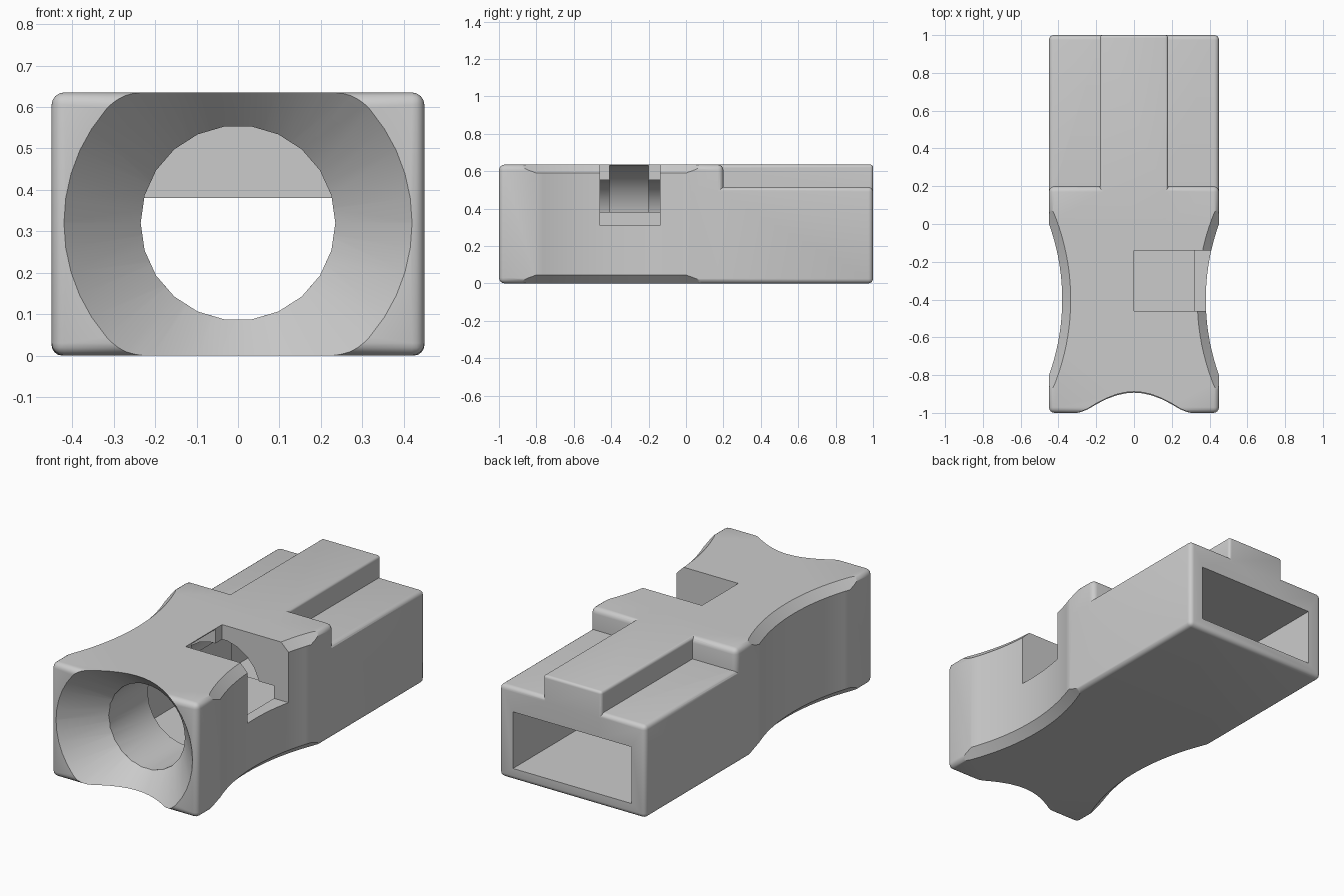
import bpy, bmesh
from math import sin, cos, pi, radians
from mathutils import Vector

cube = bpy.data.objects.get("Cube")
if cube:
    bpy.data.objects.remove(cube)

plastic = bpy.data.materials.new("grey plastic")
plastic.use_nodes = True
GREY = (0.6, 0.6, 0.6, 1)
plastic.diffuse_color = GREY
plastic.node_tree.nodes["Principled BSDF"].inputs["Base Color"].default_value = GREY

AXIS_Z = 0.32  # height of the viewing bore


def finish(name, bm):
    bmesh.ops.recalc_face_normals(bm, faces=bm.faces)
    mesh = bpy.data.meshes.new(name)
    bm.to_mesh(mesh)
    bm.free()
    mesh.materials.append(plastic)
    obj = bpy.data.objects.new(name, mesh)
    bpy.context.collection.objects.link(obj)
    return obj


def block(name, low, high, bevel=0):
    """Box between two corners, with optional rounded edges."""
    bm = bmesh.new()
    bmesh.ops.create_cube(bm, size=1)
    low, high = Vector(low), Vector(high)
    for v in bm.verts:
        v.co = (low + high) / 2 + v.co * (high - low)
    if bevel:
        bmesh.ops.bevel(bm, geom=bm.edges[:], offset=bevel, segments=4,
                        profile=0.5, affect='EDGES')
    return finish(name, bm)


def loft(name, rings):
    """Closed solid through rings of points with equal counts."""
    bm = bmesh.new()
    loops = [[bm.verts.new(p) for p in ring] for ring in rings]
    for a, b in zip(loops, loops[1:]):
        for i in range(len(a)):
            j = (i + 1) % len(a)
            bm.faces.new((a[i], a[j], b[j], b[i]))
    bm.faces.new(loops[0])
    bm.faces.new(loops[-1])
    return finish(name, bm)


def ring_y(y, r, n):
    """Circle around the bore axis, flat at the top and pointed at the sides."""
    return [(r * cos(2 * pi * i / n), y, AXIS_Z + r * sin(2 * pi * i / n)) for i in range(n)]


def ring_z(z, r, cx, cy, n):
    return [(cx + r * cos(2 * pi * i / n), cy + r * sin(2 * pi * i / n), z) for i in range(n)]


def combine(target, other, operation):
    mod = target.modifiers.new(other.name, 'BOOLEAN')
    mod.operation = operation
    mod.solver = 'EXACT'
    mod.object = other
    bpy.context.view_layer.objects.active = target
    bpy.ops.object.modifier_apply(modifier=mod.name)
    bpy.data.objects.remove(other)


# Outer shell: tall front, lower rear, raised rib
body = block("viewer_body", (-0.45, -1, 0), (0.45, 0.2, 0.635), 0.03)
combine(body, block("rear_shell", (-0.45, 0, 0), (0.45, 1, 0.515), 0.025), 'UNION')
combine(body, block("top_rib", (-0.18, 0, 0.25), (0.18, 1, 0.635), 0.015), 'UNION')

# Finger grips: shallow arcs in both sides with flared top and bottom rims
R = 1.178
for side in (-1, 1):
    levels = ((-0.05, R + 0.095), (0.045, R), (0.59, R), (0.685, R + 0.095))
    grip = loft("grip_cutter", [ring_z(z, r, side * (0.38 + R), -0.4, 160) for z, r in levels])
    combine(body, grip, 'DIFFERENCE')

# Eye funnel and bore
combine(body, loft("funnel_cutter", [ring_y(-1.05, 0.467, 44), ring_y(-0.8, 0.233, 44)]),
        'DIFFERENCE')
combine(body, loft("bore_cutter", [ring_y(-0.85, 0.235, 22), ring_y(0.4, 0.235, 22)]),
        'DIFFERENCE')

# Inner channel and wider rear opening
combine(body, block("channel_cutter", (-0.32, -0.46, 0.08), (0.32, 0.5, 0.38)), 'DIFFERENCE')
combine(body, block("rear_cutter", (-0.365, 0.4, 0.065), (0.365, 1.1, 0.38)), 'DIFFERENCE')

# Lens slot in the left side and its half-round seat
combine(body, block("slot_cutter", (0, -0.46, 0.31), (0.6, -0.14, 0.8)), 'DIFFERENCE')
arc = [(0.31 * cos(pi * i / 24), AXIS_Z + 0.31 * sin(pi * i / 24)) for i in range(25)]
seat = loft("seat_cutter", [[(x, y, z) for x, z in arc] for y in (-0.41, -0.2)])
combine(body, seat, 'DIFFERENCE')

# Smooth rounded faces, crisp edges
bpy.ops.object.select_all(action='DESELECT')
body.select_set(True)
bpy.context.view_layer.objects.active = body
bpy.ops.object.shade_smooth_by_angle(angle=radians(30))
